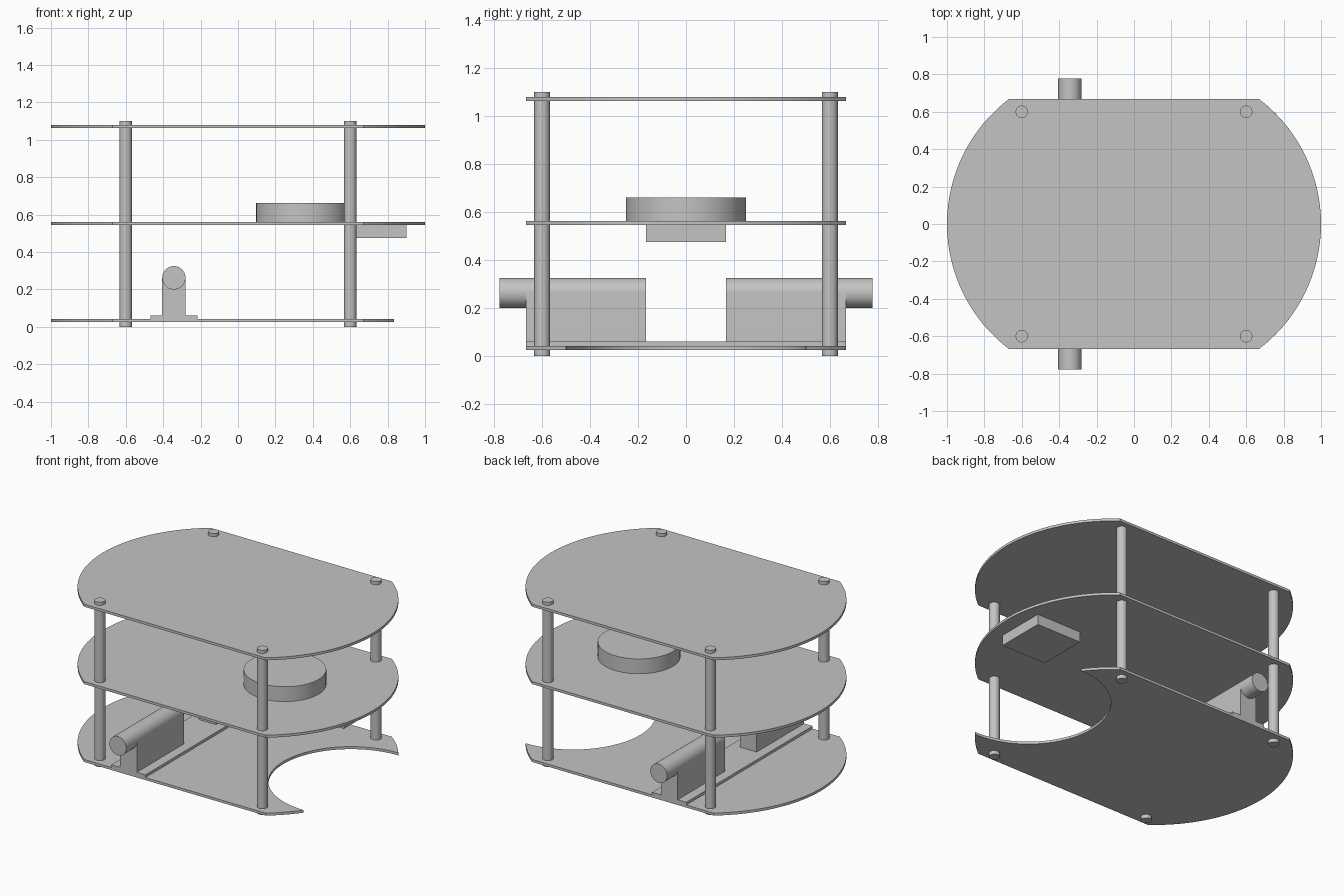
import bpy, bmesh
from math import sin, cos, asin, pi
from mathutils import Vector

cube = bpy.data.objects.get("Cube")
if cube:
    bpy.data.objects.remove(cube, do_unlink=True)

grey = bpy.data.materials.new("plain grey")
grey.use_nodes = True
GREY = (0.55, 0.55, 0.55, 1)
grey.diffuse_color = GREY
grey.node_tree.nodes["Principled BSDF"].inputs["Base Color"].default_value = GREY


def arc(cx, cy, r, a, b, n=32):
    """Points on an arc from angle a to angle b."""
    return [(cx + r * cos(a + (b - a) * i / n), cy + r * sin(a + (b - a) * i / n))
            for i in range(n + 1)]


def circle(cx, cy, r, n=48):
    return arc(cx, cy, r, 0, 2 * pi, n)[:-1]


def rect(x0, x1, y0, y1):
    return [(x0, y0), (x1, y0), (x1, y1), (x0, y1)]


def prism(name, outline, start, end, axis="z"):
    """Extrude a flat outline along z, or an x-z outline along y."""
    bm = bmesh.new()
    place = (lambda u, v: (u, v, start)) if axis == "z" else (lambda u, v: (u, start, v))
    face = bm.faces.new([bm.verts.new(place(u, v)) for u, v in outline])
    ext = bmesh.ops.extrude_face_region(bm, geom=[face], use_keep_orig=True)
    move = Vector((0, 0, end - start)) if axis == "z" else Vector((0, end - start, 0))
    bmesh.ops.translate(bm, vec=move,
                        verts=[g for g in ext["geom"] if isinstance(g, bmesh.types.BMVert)])
    bmesh.ops.recalc_face_normals(bm, faces=bm.faces)
    mesh = bpy.data.meshes.new(name)
    bm.to_mesh(mesh)
    bm.free()
    mesh.materials.append(grey)
    obj = bpy.data.objects.new(name, mesh)
    bpy.context.collection.objects.link(obj)
    bpy.ops.object.select_all(action="DESELECT")
    obj.select_set(True)
    bpy.context.view_layer.objects.active = obj
    bpy.ops.object.shade_smooth_by_angle()
    return obj


# Decks: straight sides and bowed ends
HALF, R, CX, THICK = 0.667, 0.839, 0.161, 0.017
corner = asin(HALF / R)
left_end = arc(-CX, 0, R, pi - corner, pi + corner)
right_end = arc(CX, 0, R, -corner, corner)

# The lower deck has a round notch in its right end
NOTCH = 0.5
tip = asin(NOTCH / R)
notched_end = (arc(CX, 0, R, -corner, -tip, 8)
               + arc(CX + R * cos(tip), 0, NOTCH, 1.5 * pi, 0.5 * pi, 40)[1:-1]
               + arc(CX, 0, R, tip, corner, 8))

for name, end, z in (("lower_deck", notched_end, 0.025),
                     ("middle_deck", right_end, 0.545),
                     ("upper_deck", right_end, 1.062)):
    prism(name, left_end + end, z, z + THICK)

# Posts through all decks
for sx, side in ((-1, "right"), (1, "left")):
    for sy, end in ((-1, "front"), (1, "back")):
        prism(f"{end}_{side}_post", circle(0.6 * sx, 0.6 * sy, 0.033, 32), 0, 1.1)

# Turret disc on the middle deck, sensor box beneath it
prism("turret_disc", circle(0.347, 0, 0.25, 64), 0.562, 0.661)
prism("sensor_box", rect(0.567, 0.9, -0.167, 0.167), 0.475, 0.545)

# Motor mounting plate, motor bodies with rounded tops, and axles
MX, MR, MZ = -0.343, 0.0625, 0.2625
prism("mounting_plate", rect(MX - 0.126, MX + 0.126, -HALF, HALF), 0.042, 0.06)
body = [(MX - MR, 0.06), (MX + MR, 0.06)] + arc(MX, MZ, MR, 0, pi, 24)
for s, end in ((-1, "front"), (1, "back")):
    prism(f"{end}_motor_body", body, 0.167 * s, HALF * s, "y")
    prism(f"{end}_axle", circle(MX, MZ, MR), HALF * s, 0.778 * s, "y")
